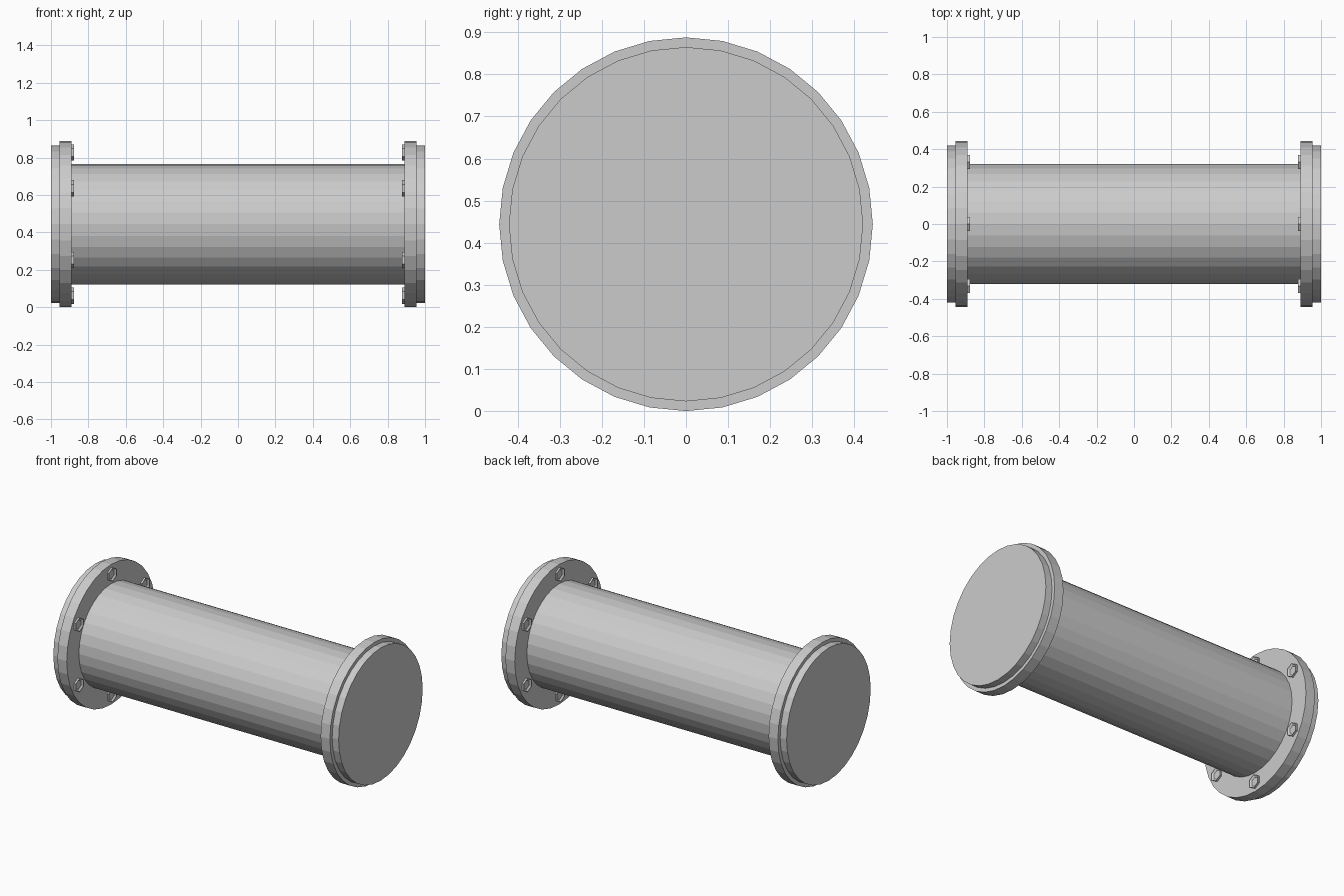
import bpy, bmesh, math
from mathutils import Matrix

if "Cube" in bpy.data.objects:
    bpy.data.objects.remove(bpy.data.objects["Cube"])

CZ = 0.444          # height of the pipe axis
SIDES = 32


def disc(name, radius, x0, x1, sides=SIDES, y=0.0, z=0.0, socket=0.0):
    """Prism along x; first vertex ring starts on the y axis. Optional socket sunk in the far end."""
    bm = bmesh.new()
    turn = Matrix.Rotation(math.pi / 2, 4, 'Y') @ Matrix.Rotation(math.pi / 2, 4, 'Z')
    bmesh.ops.create_cone(bm, cap_ends=True, segments=sides, radius1=radius,
                          radius2=radius, depth=abs(x1 - x0), matrix=turn)
    if socket:
        side = 1 if x1 > x0 else -1
        bm.normal_update()
        end = [f for f in bm.faces if f.normal.x * side > 0.9]
        bmesh.ops.inset_region(bm, faces=end, thickness=socket)
        bmesh.ops.translate(bm, verts=list(end[0].verts), vec=(-side * 0.009, 0, 0))
    mesh = bpy.data.meshes.new(name)
    bm.to_mesh(mesh)
    bm.free()
    obj = bpy.data.objects.new(name, mesh)
    obj.location = ((x0 + x1) / 2, y, CZ + z)
    bpy.context.collection.objects.link(obj)
    return obj


# Main tube
disc("pipe_body", 0.322, -0.89, 0.89)

for side, label in ((-1, "left"), (1, "right")):
    # Flange and blind end plate
    disc(label + "_flange", 0.444, side * 0.89, side * 0.955)
    disc(label + "_end_plate", 0.421, side * 0.955, side * 1.0)
    # Six hexagonal bolt heads on the inner flange face
    for i in range(6):
        a = i * math.pi / 3
        disc(f"{label}_bolt_{i + 1}", 0.043, side * 0.892, side * 0.878, 6,
             0.383 * math.sin(a), 0.383 * math.cos(a), socket=0.014)
